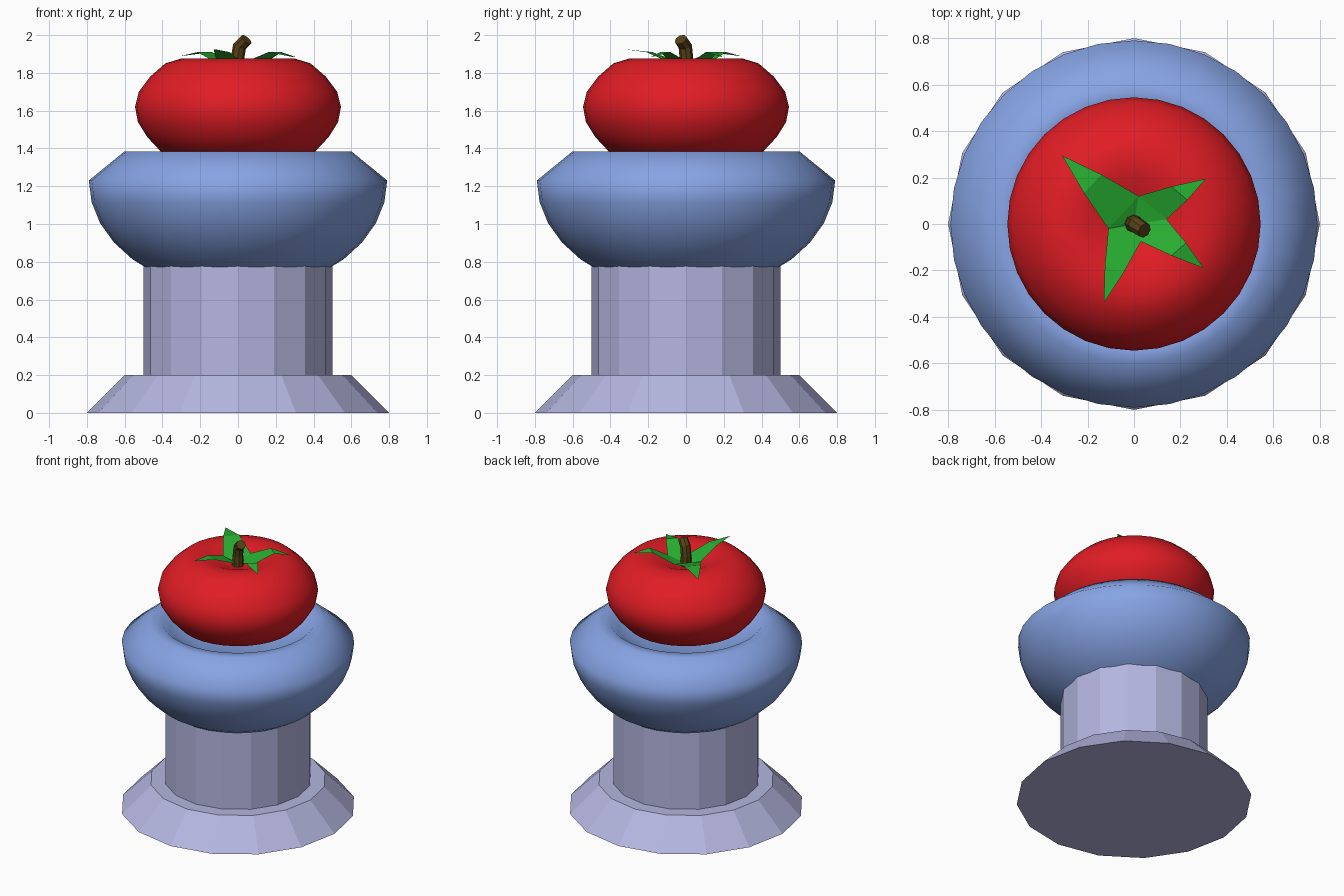
import bpy, bmesh
from math import sin, cos, pi
from mathutils import Vector

if "Cube" in bpy.data.objects:
    bpy.data.objects.remove(bpy.data.objects["Cube"])


def material(name, rgb):
    m = bpy.data.materials.new(name)
    m.diffuse_color = (*rgb, 1)
    m.use_nodes = True
    m.node_tree.nodes["Principled BSDF"].inputs["Base Color"].default_value = m.diffuse_color
    return m


def finish(name, bm, mat, smooth):
    bmesh.ops.recalc_face_normals(bm, faces=bm.faces[:])
    for f in bm.faces:
        f.smooth = smooth
    me = bpy.data.meshes.new(name)
    bm.to_mesh(me)
    bm.free()
    me.materials.append(mat)
    ob = bpy.data.objects.new(name, me)
    bpy.context.collection.objects.link(ob)
    return ob


def skin(bm, rings):
    # bridge successive vertex rings; a one-vertex ring is a pole
    for a, b in zip(rings, rings[1:]):
        n = max(len(a), len(b))
        for i in range(n):
            j = (i + 1) % n
            if len(a) == 1:
                bm.faces.new((a[0], b[i], b[j]))
            elif len(b) == 1:
                bm.faces.new((a[i], a[j], b[0]))
            else:
                bm.faces.new((a[i], a[j], b[j], b[i]))


def lathe(name, profile, sides, mat, smooth):
    bm = bmesh.new()
    rings = []
    for r, z in profile:
        n = sides if r > 0 else 1
        rings.append([bm.verts.new((r * cos(2 * pi * i / n), r * sin(2 * pi * i / n), z))
                      for i in range(n)])
    skin(bm, rings)
    return finish(name, bm, mat, smooth)


stone = material("pale_lavender", (0.46, 0.47, 0.75))
blue = material("blue", (0.24, 0.37, 0.78))
red = material("red", (0.75, 0.012, 0.018))
green = material("green", (0.02, 0.42, 0.03))
brown = material("brown", (0.10, 0.055, 0.008))

# Faceted pedestal: sloped foot and column
lathe("pedestal_foot", [(0, 0), (0.8, 0), (0.6, 0.2), (0, 0.2)], 16, stone, False)
lathe("pedestal_column", [(0, 0.2), (0.5, 0.2), (0.5, 0.8), (0, 0.8)], 16, stone, False)

# Cushion bowl: elliptical underside, bevelled shoulder, hollow top
under = [(0.79 * sin(t * pi / 16), 1.23 - 0.59 * cos(t * pi / 16)) for t in range(1, 9)]
lathe("bowl", [(0, 0.64)] + under +
      [(0.6, 1.385), (0.52, 1.385), (0.46, 1.33), (0.32, 1.27), (0, 1.24)], 32, blue, True)

# Tomato with a dimple at the top
lathe("tomato", [(0, 1.33), (0.18, 1.34), (0.3, 1.355), (0.41, 1.385), (0.48, 1.46),
                 (0.53, 1.54), (0.545, 1.62), (0.525, 1.70), (0.465, 1.78), (0.385, 1.85),
                 (0.30, 1.876), (0.21, 1.865), (0.12, 1.83), (0.05, 1.805), (0, 1.80)],
      32, red, True)

# Four pointed leaves joined at the stem: tips and the notches between them
tips = [(0.31, 0.195, 1.885), (-0.31, 0.295, 1.89), (-0.13, -0.34, 1.925), (0.30, -0.19, 1.885)]
notches = [(0.14, 0.02), (0.02, 0.12), (-0.11, -0.02), (0.03, -0.075)]
bm = bmesh.new()
centre = bm.verts.new((0, 0, 1.815))
base = [bm.verts.new((x, y, 1.85)) for x, y in notches]
for i, tip in enumerate(tips):
    a, b = base[i], base[(i + 1) % 4]
    t = Vector(tip)
    rows = [(a, b)]
    for k, z in ((0.5, 1.91), (0.95, t.z)):
        pair = []
        for v in (a, b):
            p = v.co.lerp(t, k)
            q = (a.co + b.co).lerp(t * 2, k) / 2
            p += (p - q) * 0.15
            p.z = z
            pair.append(bm.verts.new(p))
        rows.append(pair)
    end = bm.verts.new(t)
    bm.faces.new((centre, a, b))
    for (p, q), (r, s) in zip(rows, rows[1:]):
        bm.faces.new((p, r, s, q))
    bm.faces.new((rows[-1][0], end, rows[-1][1]))
finish("leaves", bm, green, False)

# Curved stem leaning to the front right
path = [((0, 0, 1.79), 0.042), ((-0.002, 0.002, 1.88), 0.036),
        ((0.008, -0.004, 1.94), 0.036), ((0.045, -0.028, 1.977), 0.034)]
dirs = [(0, 0, 1), (0, 0, 1), (0.4, -0.25, 1), (0.8, -0.5, 0.9)]
bm = bmesh.new()
rings = []
for (p, r), d in zip(path, dirs):
    rot = Vector((0, 0, 1)).rotation_difference(Vector(d))
    rings.append([bm.verts.new(Vector(p) + rot @ Vector((r * cos(i * pi / 4), r * sin(i * pi / 4), 0)))
                  for i in range(8)])
skin(bm, rings)
bm.faces.new(rings[0])
bm.faces.new(rings[-1])
finish("stem", bm, brown, False)
